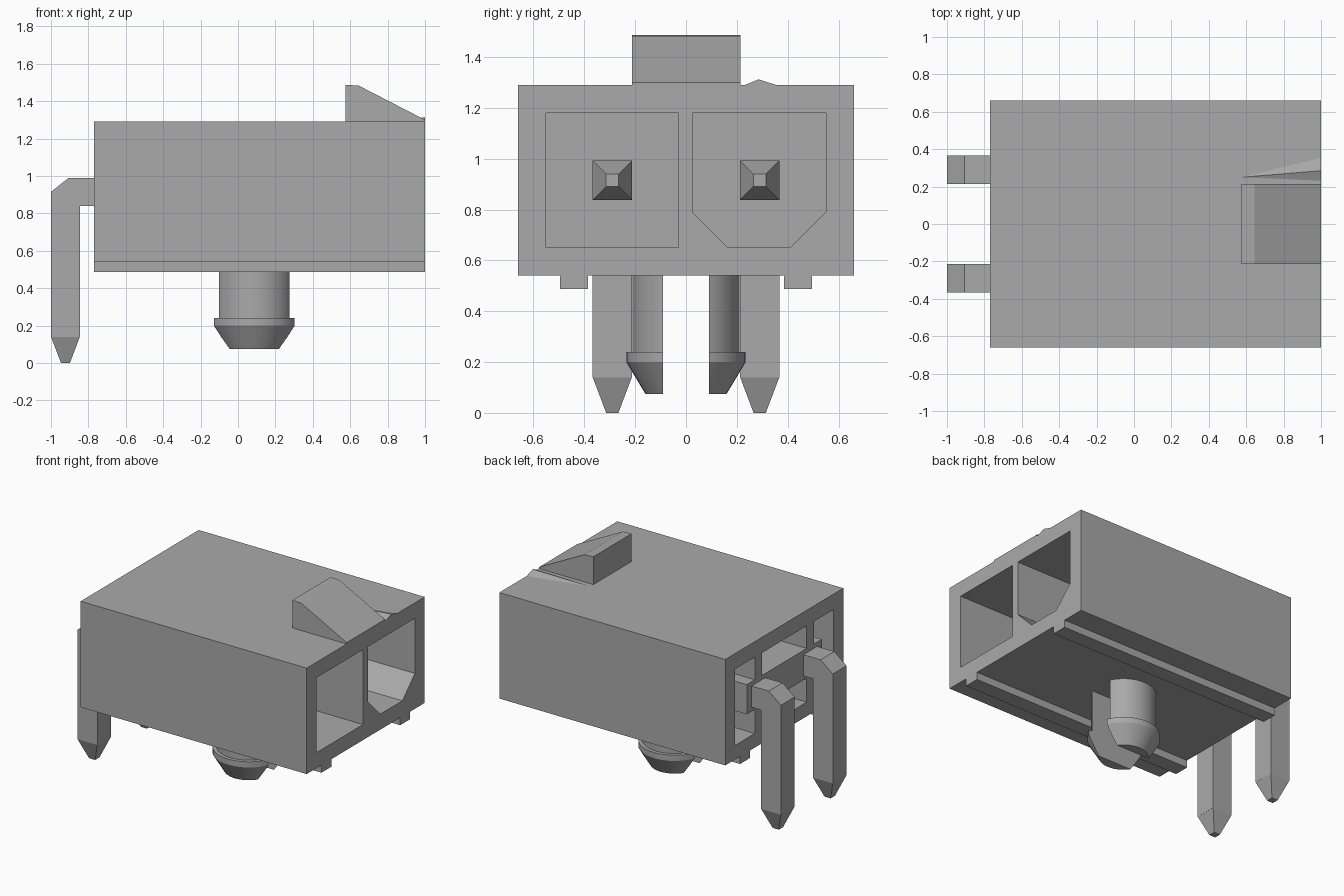
import bpy, bmesh, math
from mathutils import Vector

if "Cube" in bpy.data.objects:
    bpy.data.objects.remove(bpy.data.objects["Cube"], do_unlink=True)

grey = bpy.data.materials.new("mid grey")
grey.use_nodes = True
colour = (0.4, 0.4, 0.4, 1)
grey.diffuse_color = colour
grey.node_tree.nodes["Principled BSDF"].inputs["Base Color"].default_value = colour


def finish(name, bm):
    bmesh.ops.recalc_face_normals(bm, faces=bm.faces)
    mesh = bpy.data.meshes.new(name)
    bm.to_mesh(mesh)
    bm.free()
    mesh.materials.append(grey)
    obj = bpy.data.objects.new(name, mesh)
    bpy.context.collection.objects.link(obj)
    return obj


def loft(bm, start, end):
    """Solid between two matching outlines."""
    a = [bm.verts.new(p) for p in start]
    b = [bm.verts.new(p) for p in end]
    bm.faces.new(a)
    bm.faces.new(b[::-1])
    for i in range(len(a)):
        j = (i + 1) % len(a)
        bm.faces.new((a[i], a[j], b[j], b[i]))


def box(name, x, y, z):
    bm = bmesh.new()
    rect = [(y[0], z[0]), (y[1], z[0]), (y[1], z[1]), (y[0], z[1])]
    loft(bm, [(x[0], *p) for p in rect], [(x[1], *p) for p in rect])
    return finish(name, bm)


def prism_x(name, outline, x0, x1):
    bm = bmesh.new()
    loft(bm, [(x0, *p) for p in outline], [(x1, *p) for p in outline])
    return finish(name, bm)


def prism_y(bm, outline, y0, y1):
    loft(bm, [(x, y0, z) for x, z in outline], [(x, y1, z) for x, z in outline])


def combine(target, cutter, operation="DIFFERENCE"):
    """Apply a boolean and remove the helper."""
    mod = target.modifiers.new("cut", "BOOLEAN")
    mod.operation, mod.solver, mod.object = operation, "EXACT", cutter
    bpy.ops.object.select_all(action="DESELECT")
    bpy.context.view_layer.objects.active = target
    target.select_set(True)
    bpy.ops.object.modifier_apply(modifier=mod.name)
    bpy.data.objects.remove(cutter, do_unlink=True)


BACK, FRONT, TOP, BASE = -0.77, 1.0, 1.29, 0.54
FLOOR, RECESS = -0.42, -0.57
PIN_Y, PIN_Z, PIN_R = 0.29, 0.915, 0.077

# Housing with one square and one chamfered pocket
housing = box("housing", (BACK, FRONT), (-0.66, 0.66), (BASE, TOP))
square = [(-0.55, 0.65), (-0.03, 0.65), (-0.03, 1.18), (-0.55, 1.18)]
keyed = [(0.025, 0.79), (0.165, 0.65), (0.41, 0.65), (0.55, 0.79), (0.55, 1.18), (0.025, 1.18)]
for outline in (square, keyed):
    combine(housing, prism_x("pocket_cutter", outline, FLOOR, FRONT + 0.1))

# Rear openings left around the pin supports
low, high = (0.64, 0.81), (1.02, 1.18)
for s in (-1, 1):
    outer = [(0.33, low[0]), (0.55, low[0]), (0.55, high[1]), (0.33, high[1]),
             (0.33, high[0]), (0.42, high[0]), (0.42, low[1]), (0.33, low[1])]
    combine(housing, prism_x("rear_cutter", [(s * y, z) for y, z in outer], BACK - 0.1, RECESS))
for z in (low, high):
    combine(housing, box("rear_cutter", (BACK - 0.1, RECESS), (-0.25, 0.25), z))

# Rails under the housing
for side, s in (("left", 1), ("right", -1)):
    box(f"{side}_rail", (BACK, FRONT), (s * 0.44 - 0.055, s * 0.44 + 0.055), (0.487, BASE))

# Sloped latch on top, with a small flash ridge beside it
bm = bmesh.new()
prism_y(bm, [(0.575, TOP), (FRONT, TOP), (FRONT, 1.3), (0.645, 1.483), (0.575, 1.487)], -0.213, 0.215)
finish("latch_ramp", bm)
bm = bmesh.new()
ridge = [(FRONT, 0.22, TOP - 0.005), (FRONT, 0.285, 1.312), (FRONT, 0.37, TOP - 0.005)]
tip = bm.verts.new((0.575, 0.25, TOP))
base = [bm.verts.new(p) for p in ridge]
bm.faces.new(base)
for i in range(3):
    bm.faces.new((base[i], base[(i + 1) % 3], tip))
finish("latch_ridge", bm)


def square_ring(y, r):
    return [(y - r, -r), (y + r, -r), (y + r, r), (y - r, r)]


# Bent pins with tapered ends
for side, s in (("left", 1), ("right", -1)):
    y = s * PIN_Y
    bm = bmesh.new()
    bend = [(0.38, 0.84), (0.38, 0.99), (-0.905, 0.99), (-1, 0.915),
            (-1, 0.14), (-0.845, 0.14), (-0.845, 0.84)]
    prism_y(bm, bend, y - PIN_R, y + PIN_R)
    loft(bm, [(0.38, py, PIN_Z + d) for py, d in square_ring(y, PIN_R)],
         [(0.5, py, PIN_Z + d) for py, d in square_ring(y, 0.024)])
    loft(bm, [(-0.9225 + d, py, 0.14) for py, d in square_ring(y, PIN_R)],
         [(-0.9225 + d, py, 0) for py, d in square_ring(y, 0.024)])
    finish(f"{side}_pin", bm)

# Split round mounting peg, lathed from a profile
bm = bmesh.new()
profile = [(0, 0.56), (0.21, 0.56), (0.21, 0.24), (0.235, 0.24), (0.235, 0.2), (0.16, 0.075), (0, 0.075)]
verts = [bm.verts.new((r, 0, z)) for r, z in profile]
edges = [bm.edges.new(pair) for pair in zip(verts, verts[1:])]
bmesh.ops.spin(bm, geom=verts + edges, cent=(0, 0, 0), axis=(0, 0, 1), angle=math.tau, steps=40)
bmesh.ops.remove_doubles(bm, verts=bm.verts, dist=0.0001)
bmesh.ops.translate(bm, verts=bm.verts, vec=Vector((0.087, 0, 0)))
peg = finish("mounting_peg", bm)
combine(peg, box("slit_cutter", (-0.4, 0.6), (-0.09, 0.09), (0, 0.545)))
bpy.ops.object.shade_smooth_by_angle(angle=math.radians(30))
